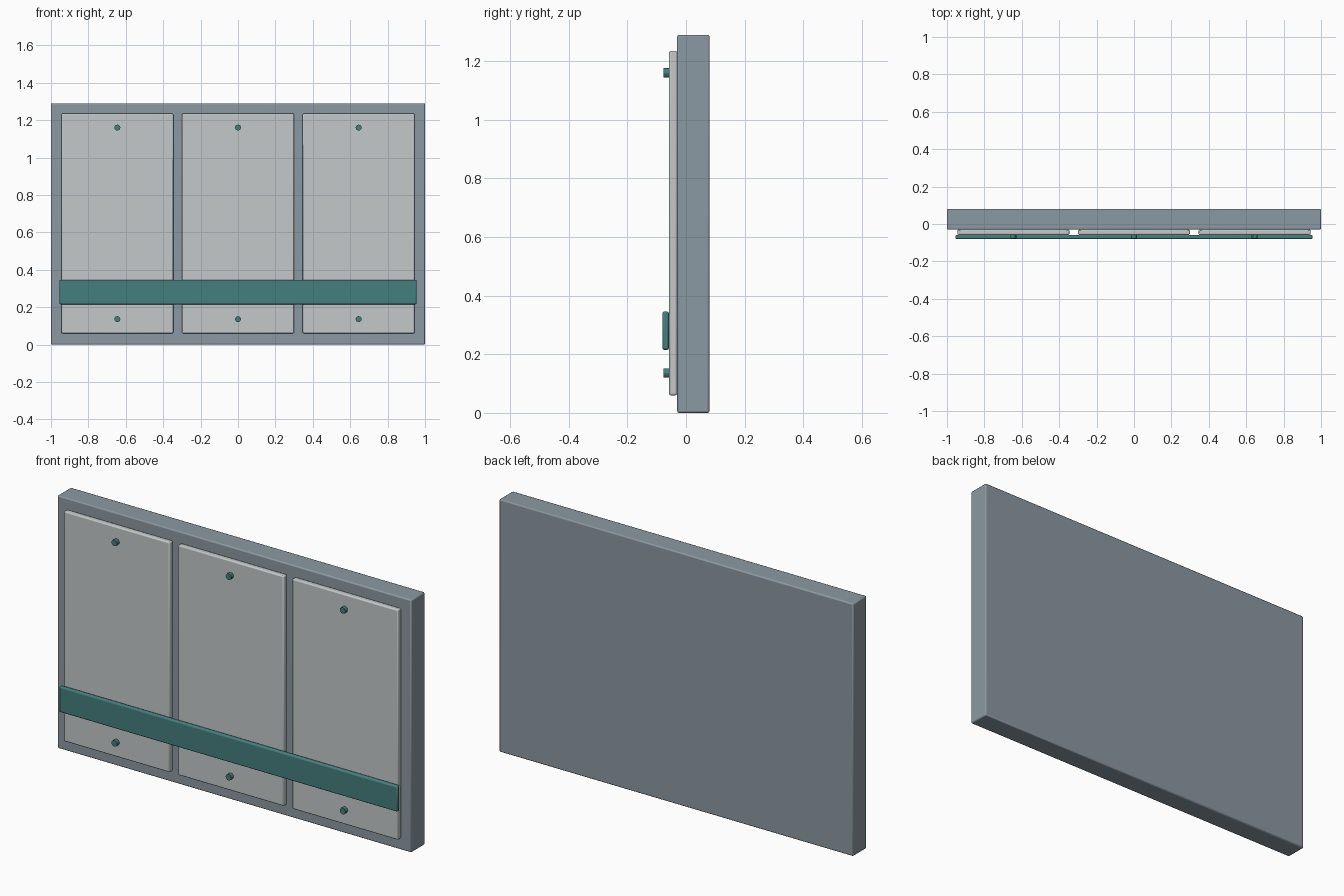
import bpy
from math import radians

cube = bpy.data.objects.get("Cube")
if cube:
    bpy.data.objects.remove(cube, do_unlink=True)


def material(name, rgb):
    m = bpy.data.materials.new(name)
    m.use_nodes = True
    m.diffuse_color = (*rgb, 1)
    m.node_tree.nodes["Principled BSDF"].inputs["Base Color"].default_value = (*rgb, 1)
    return m


slate = material("slate grey", (0.26, 0.32, 0.36))
pale = material("pale grey", (0.55, 0.58, 0.58))
teal = material("teal", (0.06, 0.21, 0.21))


def finish(ob, name, mat):
    ob.name = name
    ob.data.materials.append(mat)
    bpy.ops.object.shade_smooth_by_angle(angle=radians(30))


def box(name, x, y, z, mat, bevel):
    """Bevelled box from (min, max) ranges on each axis."""
    ranges = (x, y, z)
    bpy.ops.mesh.primitive_cube_add(size=1, location=[(a + b) / 2 for a, b in ranges])
    ob = bpy.context.object
    ob.scale = [b - a for a, b in ranges]
    bpy.ops.object.transform_apply(location=False, rotation=False, scale=True)
    mod = ob.modifiers.new("soft edges", "BEVEL")
    mod.width = bevel
    mod.segments = 2
    finish(ob, name, mat)


def stud(name, x, z):
    bpy.ops.mesh.primitive_cylinder_add(vertices=12, radius=0.016, depth=0.02,
                                        location=(x, -0.067, z),
                                        rotation=(radians(90), 0, 0))
    finish(bpy.context.object, name, teal)


# Backing slab
box("backing_slab", (-1, 1), (-0.03, 0.08), (0, 1.29), slate, 0.006)

# Three raised panels, each with a stud near the top and bottom
for side, x in (("right", -0.645), ("middle", 0), ("left", 0.645)):
    box(side + "_panel", (x - 0.299, x + 0.299), (-0.058, -0.03), (0.06, 1.235), pale, 0.006)
    stud(side + "_lower_stud", x, 0.136)
    stud(side + "_upper_stud", x, 1.16)

# Horizontal rail across the panels
box("cross_rail", (-0.955, 0.955), (-0.081, -0.058), (0.215, 0.346), teal, 0.007)
